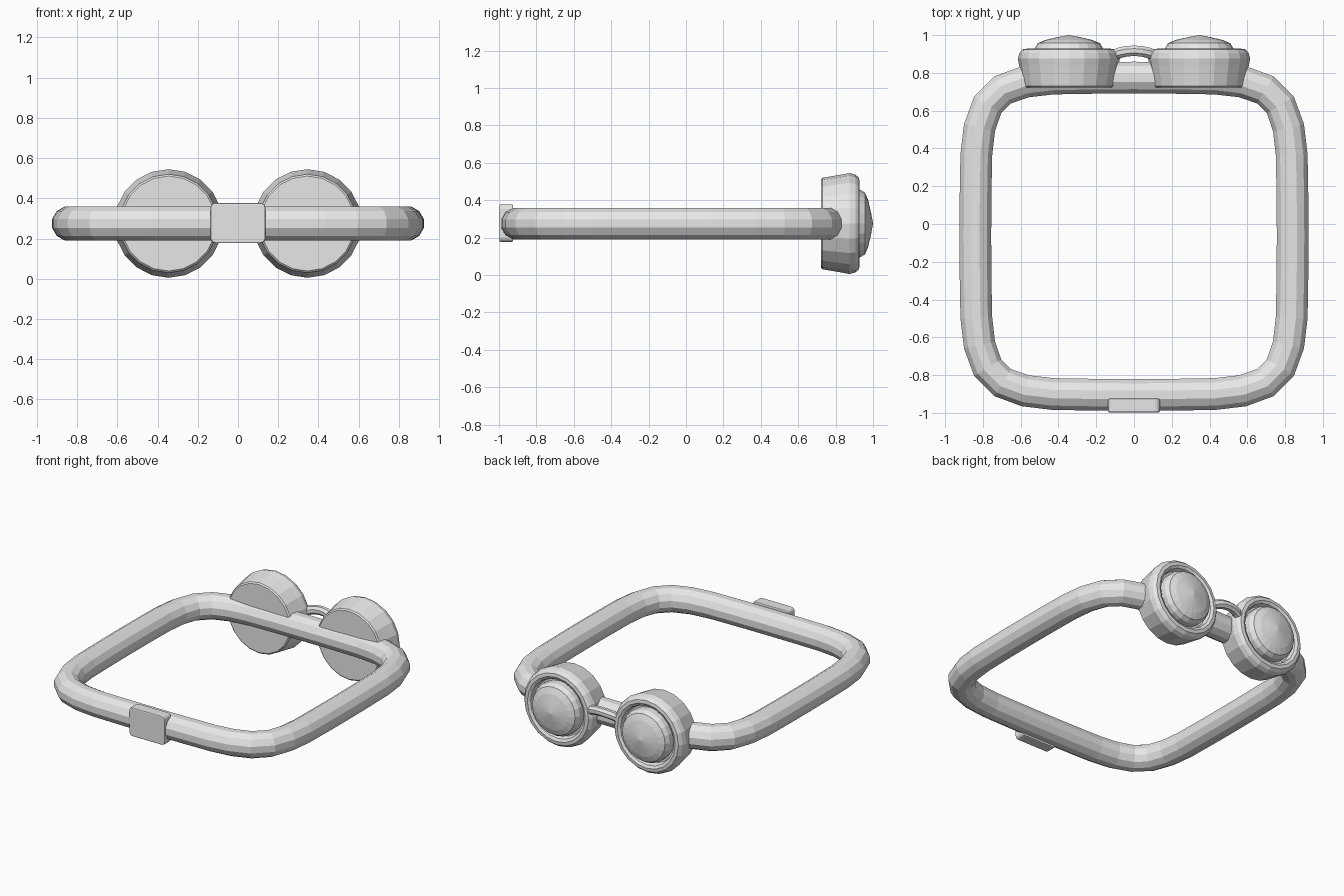
import bpy
import bmesh
from math import cos, sin, pi
from mathutils import Vector

cube = bpy.data.objects.get("Cube")
if cube:
    bpy.data.objects.remove(cube, do_unlink=True)

MID_Z = 0.275

grey = bpy.data.materials.new("light grey")
grey.use_nodes = True
grey.diffuse_color = (0.8, 0.8, 0.8, 1)
grey.node_tree.nodes["Principled BSDF"].inputs["Base Color"].default_value = (0.8, 0.8, 0.8, 1)


def loft(name, rings, closed=False):
    """Skin a list of equal rings of points; closed joins the last to the first."""
    bm = bmesh.new()
    loops = [[bm.verts.new(p) for p in ring] for ring in rings]
    n = len(loops[0])
    pairs = list(zip(loops, loops[1:]))
    if closed:
        pairs.append((loops[-1], loops[0]))
    for a, b in pairs:
        for i in range(n):
            j = (i + 1) % n
            bm.faces.new((a[i], a[j], b[j], b[i]))
    if not closed:
        bm.faces.new(loops[0])
        bm.faces.new(loops[-1])
    bmesh.ops.remove_doubles(bm, verts=bm.verts, dist=0.0005)
    bmesh.ops.recalc_face_normals(bm, faces=bm.faces)
    mesh = bpy.data.meshes.new(name)
    bm.to_mesh(mesh)
    bm.free()
    mesh.materials.append(grey)
    obj = bpy.data.objects.new(name, mesh)
    bpy.context.collection.objects.link(obj)
    return obj


def tube(name, path, radius, sides, side_axis, closed=False):
    """Sweep a circle along a planar path whose plane normal is side_axis."""
    rings = []
    count = len(path)
    for i, p in enumerate(path):
        before = path[i - 1] if closed or i else p
        after = path[(i + 1) % count] if closed or i < count - 1 else p
        out = (after - before).normalized().cross(side_axis)
        rings.append([p + radius * (out * cos(a) + side_axis * sin(a))
                      for a in (2 * pi * (k + 0.5) / sides for k in range(sides))])
    return loft(name, rings, closed)


# Head strap: a rounded square loop, one quarter mirrored around
quarter = [(0.84, 0), (0.839, 0.2), (0.835, 0.43), (0.818, 0.575), (0.775, 0.695)]
quarter += [(y, x) for x, y in reversed(quarter)]
path = []
for sx, sy in ((1, 1), (-1, 1), (-1, -1), (1, -1)):
    points = quarter if sx == sy else quarter[::-1]
    path += [Vector((sx * x, sy * y - 0.065, MID_Z)) for x, y in points[:-1]]
tube("strap", path, 0.087, 12, Vector((0, 0, 1)), closed=True)

# Eyepieces: rim, groove and shallow domed lens, turned about the y axis
profile = [(0.236, 0.722), (0.245, 0.73), (0.263, 0.84), (0.27, 0.875),
           (0.262, 0.905), (0.245, 0.925), (0.222, 0.928), (0.204, 0.918),
           (0.195, 0.885), (0.182, 0.885), (0.181, 0.93), (0.165, 0.957),
           (0.125, 0.974), (0.06, 0.989), (0.002, 1.0)]
SIDES = 20
for side, x in (("left", 0.345), ("right", -0.345)):
    loft(side + "_eyepiece",
         [[(x + r * cos(2 * pi * k / SIDES), y, MID_Z + r * sin(2 * pi * k / SIDES))
           for k in range(SIDES)] for r, y in profile])

# Nose bridge: a thin arch leaning up and back between the eyepieces
lean = Vector((0, 0.055, 0.055))
arch = [Vector((0.13 * cos(pi * i / 10), 0.862, 0.292)) + lean * sin(pi * i / 10)
        for i in range(11)]
tube("nose_bridge", arch, 0.03, 8, Vector((0, 1, -1)).normalized())

# Strap clip: a small rounded block on the front
bpy.ops.mesh.primitive_cube_add(size=1, location=(0, -0.961, 0.277))
clip = bpy.context.object
clip.name = "strap_clip"
clip.scale = (0.274, 0.074, 0.2)
bpy.ops.object.transform_apply(location=False, rotation=False, scale=True)
clip.data.materials.append(grey)
bm = bmesh.new()
bm.from_mesh(clip.data)
corners = [e for e in bm.edges
           if abs(e.verts[0].co.y - e.verts[1].co.y) > 0.01]
bmesh.ops.bevel(bm, geom=corners, offset=0.025, segments=3, profile=0.5, affect='EDGES')
rims = [e for e in bm.edges
        if abs(e.verts[0].co.y - e.verts[1].co.y) < 0.001]
bmesh.ops.bevel(bm, geom=rims, offset=0.007, segments=2, profile=0.5, affect='EDGES')
bm.to_mesh(clip.data)
bm.free()
